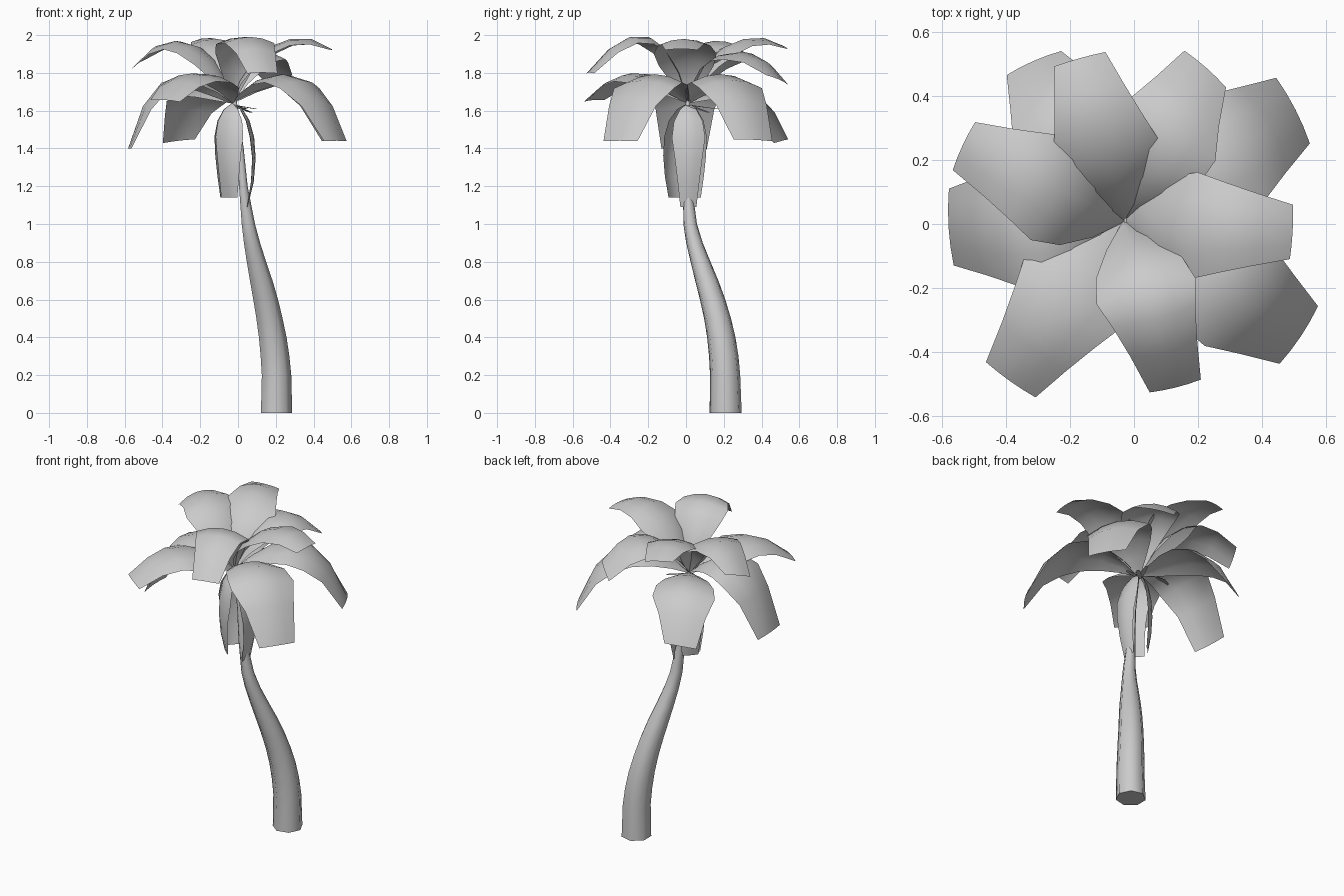
import bpy, bmesh, math
from mathutils import Vector

cube = bpy.data.objects.get("Cube")
if cube:
    bpy.data.objects.remove(cube)

grey = bpy.data.materials.new("plain_grey")
grey.use_nodes = True
grey.diffuse_color = (0.6, 0.6, 0.6, 1)
grey.node_tree.nodes["Principled BSDF"].inputs["Base Color"].default_value = (0.6, 0.6, 0.6, 1)

CROWN = Vector((-0.03, 0.01, 1.64))
STEPS = 6


def finish(name, bm, angle):
    mesh = bpy.data.meshes.new(name)
    bm.to_mesh(mesh)
    bm.free()
    mesh.materials.append(grey)
    obj = bpy.data.objects.new(name, mesh)
    bpy.context.collection.objects.link(obj)
    bpy.ops.object.select_all(action='DESELECT')
    obj.select_set(True)
    bpy.context.view_layer.objects.active = obj
    bpy.ops.object.shade_smooth_by_angle(angle=math.radians(angle))
    return obj


def skin(bm, rows, closed=False):
    """Bridge neighbouring rows of vertices with quads."""
    for low, high in zip(rows, rows[1:]):
        count = len(low)
        for i in range(count if closed else count - 1):
            j = (i + 1) % count
            bm.faces.new((low[i], low[j], high[j], high[i]))


def tube(name, stations, sides):
    """Tapered tube through (x, y, z, radius) stations with horizontal rings."""
    bm = bmesh.new()
    rings = []
    for x, y, z, r in stations:
        angles = [math.tau * i / sides for i in range(sides)]
        rings.append([bm.verts.new((x + r * math.cos(a), y + r * math.sin(a), z)) for a in angles])
    skin(bm, rings, closed=True)
    bm.faces.new(rings[0][::-1])
    bm.faces.new(rings[-1])
    return finish(name, bm, 60)


def frond(name, left, right, rise, crest, half_width, widest=3, camber=0.25):
    """Arched leaf from the crown to a blunt tip between two corners.
    rise and crest are (share of reach, height) handles of the midrib;
    the leaf is broadest at the row called widest, then narrows straight."""
    left, right = Vector(left), Vector(right)
    tip = (left + right) / 2
    out = tip - CROWN

    def handle(share, height):
        return Vector((CROWN.x + out.x * share, CROWN.y + out.y * share, height))

    a, b, c, d = CROWN, handle(*rise), handle(*crest), tip
    tip_side = (left - right) / 2
    # Leaf rows lie between the tip's direction and square to the midrib
    square = Vector((-out.y, out.x, 0)).normalized()
    level = Vector((tip_side.x, tip_side.y, 0)).normalized()
    side = (square + 2 * level).normalized()
    bm = bmesh.new()
    rows = []
    for k in range(STEPS + 1):
        t = k / STEPS
        s = 1 - t
        mid = a * s**3 + b * 3 * s * s * t + c * 3 * s * t * t + d * t**3
        slope = (b - a) * s * s + (c - b) * 2 * s * t + (d - c) * t * t
        normal = slope.cross(side).normalized()
        if k <= widest:
            across = side * half_width * max(0.04, math.sin(math.pi / 2 * k / widest))
        else:
            across = (side * half_width).lerp(tip_side, (k - widest) / (STEPS - widest))
        sag = across.length * camber * (0.3 if k == STEPS else 1)
        row = []
        for i in range(5):
            u = 1 - i / 2
            row.append(bm.verts.new(mid + across * u - normal * sag * (u * u - 0.3)))
        rows.append(row)
    skin(bm, rows)
    return finish(name, bm, 80)


# Leaning trunk
tube("trunk", [
    (0.20, 0.21, 0.0, 0.087), (0.20, 0.207, 0.2, 0.082), (0.192, 0.2, 0.3, 0.08),
    (0.18, 0.187, 0.4, 0.077), (0.163, 0.167, 0.5, 0.073), (0.143, 0.141, 0.6, 0.069),
    (0.12, 0.11, 0.7, 0.063), (0.095, 0.077, 0.8, 0.054), (0.072, 0.045, 0.9, 0.045),
    (0.053, 0.022, 1.0, 0.037), (0.027, 0.008, 1.2, 0.024), (0.012, 0.005, 1.4, 0.018),
    (-0.02, 0.01, 1.66, 0.012)], 7)

# Upper fronds: climb steeply, then arch over
frond("upper_frond_left", (0.50, 0.06, 1.925), (0.49, -0.11, 1.925), (0.1, 1.88), (0.6, 2.07), 0.167)
frond("upper_frond_front", (0.21, -0.49, 1.80), (0.05, -0.53, 1.80), (0.2, 2.02), (0.55, 2.11), 0.16)
frond("upper_frond_back", (-0.25, 0.495, 1.95), (-0.09, 0.54, 1.93), (0.1, 1.88), (0.6, 2.06), 0.17)
frond("upper_frond_right", (-0.57, 0.17, 1.82), (-0.50, 0.32, 1.87), (0.15, 1.9), (0.6, 2.09), 0.178)

# Middle fronds
frond("middle_frond_back", (0.16, 0.545, 1.74), (0.29, 0.43, 1.79), (0.2, 1.88), (0.6, 2.02), 0.165, 4)
frond("middle_frond_front", (-0.31, -0.545, 1.65), (-0.465, -0.435, 1.66), (0.2, 1.75), (0.6, 1.90), 0.19)

# Lower fronds: spread out and droop
low = ((0.25, 1.77), (0.72, 1.95), 0.19, 4)
frond("lower_frond_back_left", (0.45, 0.46, 1.44), (0.555, 0.255, 1.45), *low)
frond("lower_frond_front_left", (0.58, -0.26, 1.44), (0.46, -0.44, 1.44), *low)
frond("lower_frond_back_right", (-0.40, 0.47, 1.43), (-0.23, 0.545, 1.45), (0.25, 1.68), (0.72, 1.84), 0.18, 4)
frond("lower_frond_right", (-0.57, -0.13, 1.40), (-0.585, 0.11, 1.40), *low)

# Old fronds hanging beside the trunk
hang = ((1.3, 1.62), (2.0, 1.36), 0.088)
frond("hanging_frond_left", (0.05, 0.055, 1.09), (0.05, -0.03, 1.09), *hang)
frond("hanging_frond_front", (-0.005, -0.095, 1.14), (-0.09, -0.015, 1.14), *hang)
frond("hanging_frond_back", (-0.095, 0.01, 1.14), (-0.03, 0.08, 1.14), *hang)

# Bare stalks at the crown
for i, (x, y, z) in enumerate([(0.07, 0.12, 1.59), (0.04, 0.16, 1.61), (0.09, 0.05, 1.61)]):
    tube(f"stalk_{i + 1}", [(CROWN.x, CROWN.y, 1.63, 0.018), (x, y, z, 0.01)], 5)
